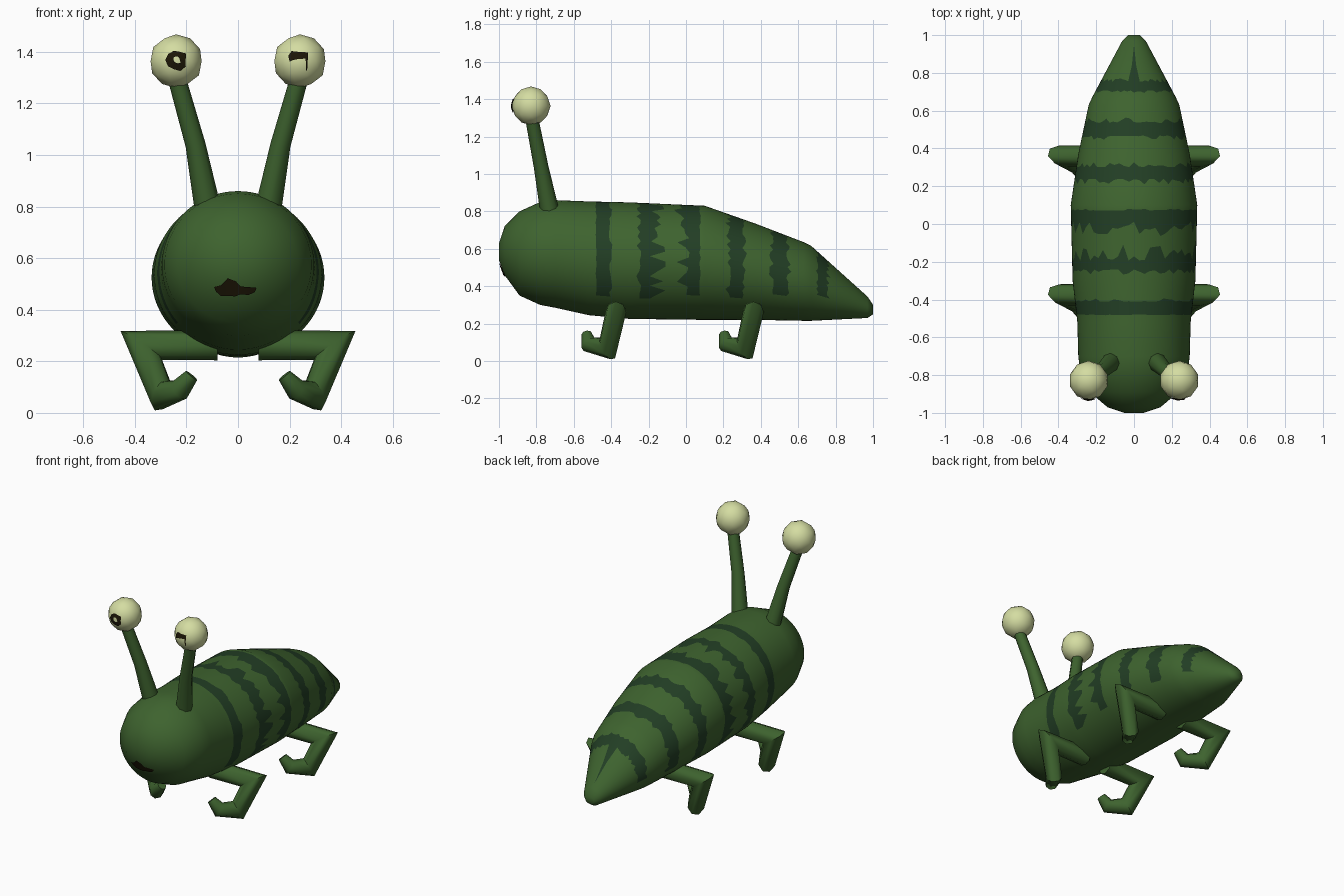
import bpy, bmesh, math, random
from mathutils import Vector
from mathutils.bvhtree import BVHTree

if "Cube" in bpy.data.objects:
    bpy.data.objects.remove(bpy.data.objects["Cube"])

random.seed(4)


def material(name, rgb):
    m = bpy.data.materials.new(name)
    m.diffuse_color = (*rgb, 1)
    m.use_nodes = True
    m.node_tree.nodes["Principled BSDF"].inputs["Base Color"].default_value = m.diffuse_color
    return m


GREEN = material("leaf green", (0.048, 0.125, 0.028))
DARK = material("dark green stripe", (0.016, 0.048, 0.018))
CREAM = material("pale yellow eye", (0.66, 0.72, 0.36))
BROWN = material("dark brown", (0.012, 0.008, 0.002))


def finish(name, bm, mats, angle=50):
    """Turn a bmesh into a smooth shaded object."""
    bmesh.ops.recalc_face_normals(bm, faces=bm.faces)
    me = bpy.data.meshes.new(name)
    bm.to_mesh(me)
    bm.free()
    ob = bpy.data.objects.new(name, me)
    bpy.context.collection.objects.link(ob)
    for m in mats:
        me.materials.append(m)
    bpy.ops.object.select_all(action='DESELECT')
    ob.select_set(True)
    bpy.context.view_layer.objects.active = ob
    bpy.ops.object.shade_smooth_by_angle(angle=math.radians(angle))
    return ob


def loft(bm, rings):
    """Skin a list of vertex rings and cap both ends; returns faces per band."""
    bands, n = [], len(rings[0])
    for a, b in zip(rings, rings[1:]):
        bands.append([bm.faces.new((a[i], a[(i + 1) % n], b[(i + 1) % n], b[i]))
                      for i in range(n)])
    bm.faces.new(rings[0])
    bm.faces.new(rings[-1])
    return bands


def tube(name, path, radii, sides=8):
    """Mitred tube along a path of points with a radius at each."""
    pts = [Vector(p) for p in path]
    dirs = [(b - a).normalized() for a, b in zip(pts, pts[1:])]
    u = dirs[0].orthogonal().normalized()
    v = dirs[0].cross(u)
    ring = [pts[0] + radii[0] * (u * math.cos(t) + v * math.sin(t))
            for t in (2 * math.pi * i / sides for i in range(sides))]
    bm = bmesh.new()
    rings = [[bm.verts.new(p) for p in ring]]
    for i in range(1, len(pts)):
        d = dirs[i - 1]
        n = (d + dirs[i]).normalized() if i < len(dirs) else d
        ring = [p + d * ((pts[i] - p).dot(n) / d.dot(n)) for p in ring]
        k = radii[i] / radii[i - 1]
        ring = [pts[i] + (p - pts[i]) * k for p in ring]
        rings.append([bm.verts.new(p) for p in ring])
    loft(bm, rings)
    return finish(name, bm, [GREEN])


def painted(name, target, pairs):
    """Thin plate laid on the front of a part, as a strip of x-z point pairs."""
    me = target.data
    tree = BVHTree.FromPolygons([target.matrix_world @ v.co for v in me.vertices],
                                [tuple(p.vertices) for p in me.polygons])
    bm = bmesh.new()

    def drop(x, z):
        hit = tree.ray_cast(Vector((x, -3, z)), Vector((0, 1, 0)))[0]
        return bm.verts.new((x, hit.y - 0.007, z))

    cols = [(drop(a, b), drop(c, d)) for a, b, c, d in pairs]
    for (a, b), (c, d) in zip(cols, cols[1:]):
        bm.faces.new((a, b, d, c))
    ob = finish(name, bm, [BROWN])
    if sum(p.normal.y for p in ob.data.polygons) > 0:
        ob.data.flip_normals()
    return ob


# Body profile: y, half width, bottom z, top z
PROFILE = [(-1.0, 0.05, 0.54, 0.63), (-0.97, 0.14, 0.46, 0.72),
           (-0.89, 0.235, 0.35, 0.80), (-0.78, 0.285, 0.30, 0.85),
           (-0.70, 0.295, 0.285, 0.86), (-0.52, 0.30, 0.245, 0.853),
           (-0.30, 0.325, 0.225, 0.848), (0.10, 0.335, 0.22, 0.83),
           (0.37, 0.295, 0.22, 0.735), (0.63, 0.24, 0.215, 0.635),
           (0.67, 0.222, 0.215, 0.615), (0.97, 0.062, 0.23, 0.345),
           (1.0, 0.03, 0.25, 0.30)]
# Stripes: front y, back y, front jag, back jag
STRIPES = [(-0.48, -0.408, 0.004, 0.02), (-0.245, -0.18, 0.03, 0.09),
           (0.005, 0.072, 0.09, 0.01), (0.235, 0.305, 0.03, 0.025),
           (0.465, 0.54, 0.025, 0.03), (0.705, 0.755, 0.015, 0.02)]
SIDES = 72


def section(y, i):
    """Point on the body surface at station y, side i (0 is the top)."""
    for a, b in zip(PROFILE, PROFILE[1:]):
        if y <= b[0]:
            break
    t = (y - a[0]) / (b[0] - a[0])
    w, lo, hi = (p + (q - p) * t for p, q in zip(a[1:], b[1:]))
    ang = 2 * math.pi * i / SIDES
    return (w * math.sin(ang), y, (lo + hi) / 2 + (hi - lo) / 2 * math.cos(ang))


def jagged(y, amount):
    return [y + amount * (random.random() ** 2 - 0.15) for _ in range(SIDES)]


# Body, with ragged rings cut in at the stripe edges
stations = [([p[0]] * SIDES, False) for p in PROFILE]
for front, back, jf, jb in STRIPES:
    rear = jagged(back, jb)
    if back > 0.7:                      # spike running to the tail tip
        rear[0], rear[1], rear[-1] = 0.95, 0.84, 0.84
    stations += [(jagged(front, -jf), True), (rear, False)]
stations.sort(key=lambda s: sorted(s[0])[SIDES // 2])
bm = bmesh.new()
bands = loft(bm, [[bm.verts.new(section(y, i)) for i, y in enumerate(ys)]
                  for ys, _ in stations])
for band, (_, striped) in zip(bands, stations):
    for f in band:
        if striped and f.calc_center_median().z > 0.345:
            f.material_index = 1
body = finish("body", bm, [GREEN, DARK], 80)

# Mouth
painted("mouth", body, [
    (-.093, .488, -.085, .47), (-.066, .495, -.066, .453), (-.04, .522, -.04, .453),
    (-.008, .51, -.01, .452), (.01, .49, .01, .46), (.04, .488, .04, .457),
    (.072, .485, .065, .468)])

eyes = {}
for side, s in (("left", -1), ("right", 1)):
    # Bent legs with curled feet
    for end, dy in (("front", 0), ("back", 0.735)):
        path = [(0.08, -0.375, 0.262), (0.375, -0.375, 0.262), (0.295, -0.42, 0.067),
                (0.225, -0.52, 0.09), (0.18, -0.53, 0.145)]
        tube(f"{end}_leg_{side}", [(s * x, y + dy, z) for x, y, z in path],
             [0.058, 0.056, 0.053, 0.042, 0.028])
    # Eye stalk
    tube(f"eye_stalk_{side}",
         [(s * 0.115, -0.725, 0.78), (s * 0.165, -0.775, 1.04), (s * 0.238, -0.825, 1.30)],
         [0.052, 0.039, 0.035])
    # Eyeball
    bm = bmesh.new()
    bmesh.ops.create_icosphere(bm, subdivisions=2, radius=0.104)
    bmesh.ops.translate(bm, verts=bm.verts, vec=(s * 0.24, -0.828, 1.364))
    eyes[side] = finish(f"eyeball_{side}", bm, [CREAM])

# Pupils: a ragged ring and a ragged hook
ring = []
for i in range(10):
    a, r = 2 * math.pi * i / 10, random.uniform(0.034, 0.046)
    q = random.uniform(0.010, 0.019)
    ring.append((-.237 + r * math.cos(a), 1.368 + r * math.sin(a),
                 -.237 + q * math.cos(a), 1.368 + q * math.sin(a)))
painted("pupil_left", eyes["left"], ring + ring[:1])
painted("pupil_right", eyes["right"], [
    (.195, 1.385, .20, 1.362), (.208, 1.403, .212, 1.368), (.235, 1.400, .232, 1.372),
    (.272, 1.398, .262, 1.374), (.270, 1.36, .263, 1.362), (.268, 1.326, .263, 1.330)])
